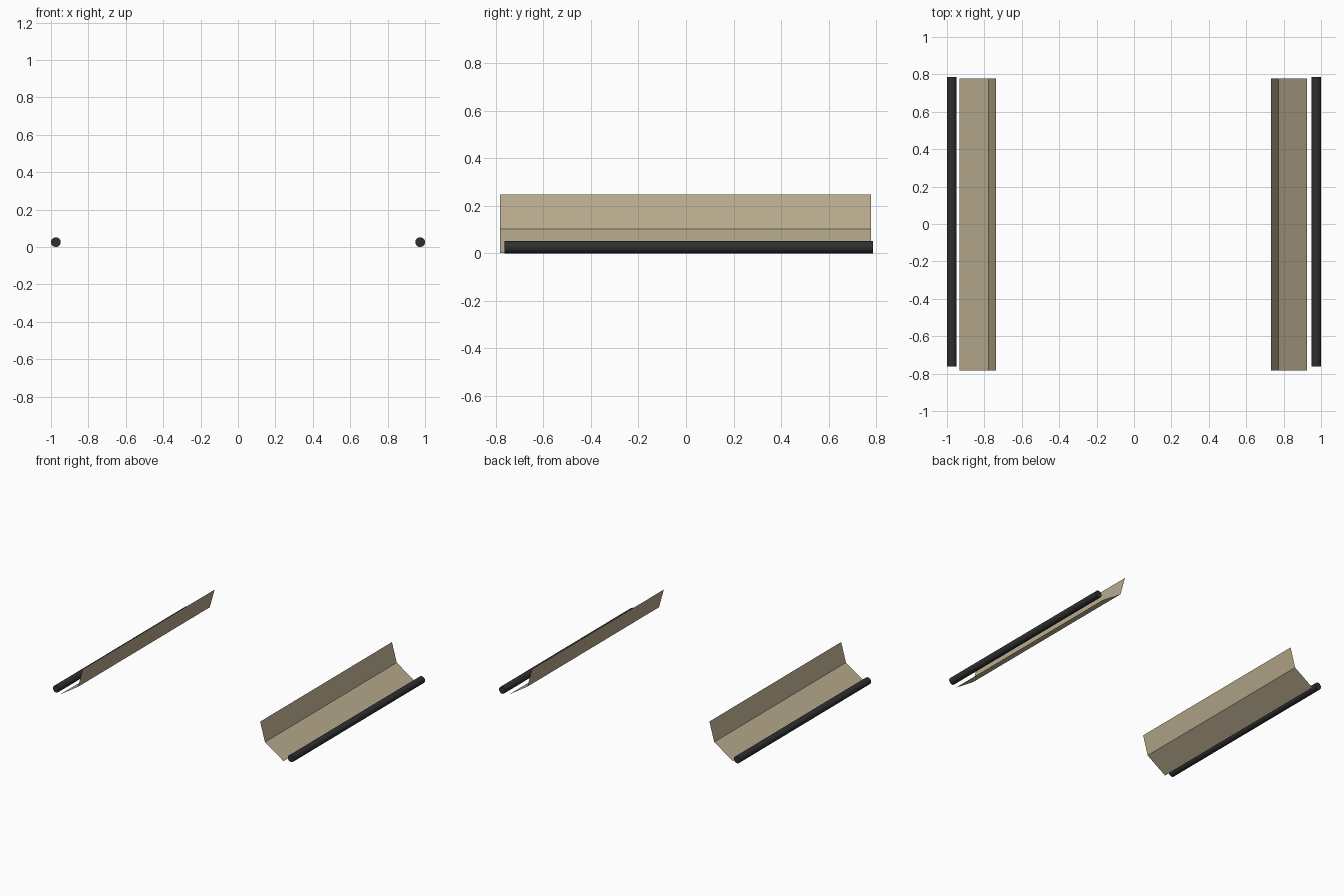
import bpy, bmesh, math
from mathutils import Matrix

if "Cube" in bpy.data.objects:
    bpy.data.objects.remove(bpy.data.objects["Cube"])


def material(name, rgb):
    m = bpy.data.materials.new(name)
    m.diffuse_color = (*rgb, 1)
    m.use_nodes = True
    m.node_tree.nodes["Principled BSDF"].inputs["Base Color"].default_value = m.diffuse_color
    return m


tan = material("tan", (0.48, 0.405, 0.27))
black = material("black", (0.028, 0.029, 0.03))


def add_object(name, bm, mat):
    mesh = bpy.data.meshes.new(name)
    bm.to_mesh(mesh)
    bm.free()
    mesh.materials.append(mat)
    obj = bpy.data.objects.new(name, mesh)
    bpy.context.collection.objects.link(obj)
    return obj


# Bent sheet: (x, z) profile swept along y
def folded_panel(name, profile, y0, y1):
    bm = bmesh.new()
    rows = [[bm.verts.new((x, y, z)) for y in (y0, y1)] for x, z in profile]
    for a, b in zip(rows, rows[1:]):
        bm.faces.new((a[0], a[1], b[1], b[0]))
    bmesh.ops.recalc_face_normals(bm, faces=bm.faces)
    for f in bm.faces:
        if f.normal.z < 0:
            f.normal_flip()
    add_object(name, bm, tan)


# Capped round bar lying along y
def round_bar(name, x, z, radius, y0, y1):
    bm = bmesh.new()
    place = Matrix.Translation((x, (y0 + y1) / 2, z)) @ Matrix.Rotation(math.pi / 2, 4, 'X')
    bmesh.ops.create_cone(bm, cap_ends=True, segments=24, radius1=radius,
                          radius2=radius, depth=y1 - y0, matrix=place)
    for f in bm.faces:
        f.smooth = len(f.verts) == 4
    for e in bm.edges:
        e.smooth = all(f.smooth for f in e.link_faces)
    add_object(name, bm, black)


# Left and right pairs; the left panel sits slightly further out
for side, s, shift in (("left", -1, 0.006), ("right", 1, 0.0)):
    profile = [(s * (x + shift), z)
               for x, z in ((0.926, 0.002), (0.772, 0.103), (0.732, 0.246))]
    folded_panel(side + "_panel", profile, -0.783, 0.777)
    round_bar(side + "_bar", s * 0.974, 0.026, 0.026, -0.763, 0.786)
